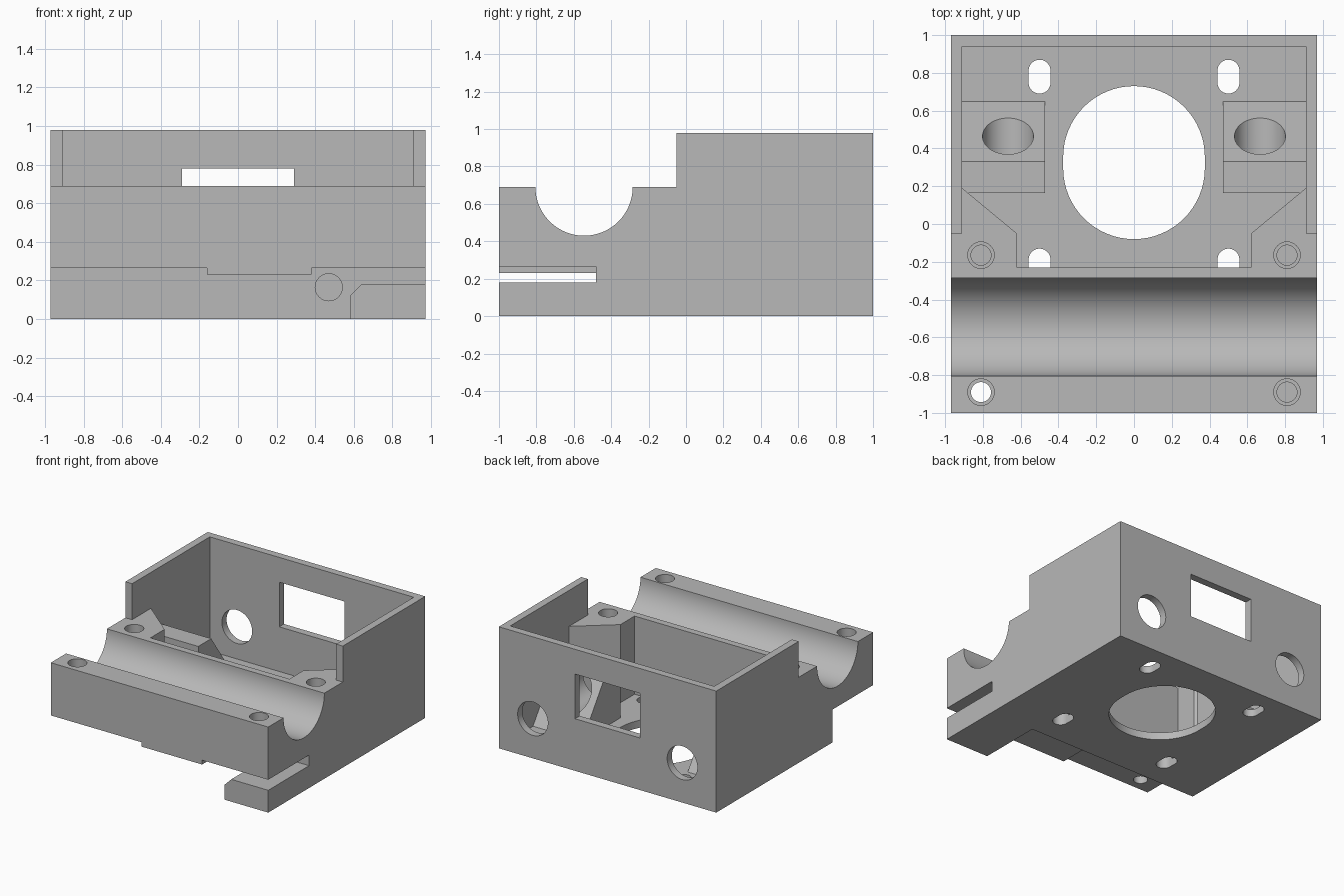
import bpy, bmesh, math

cube = bpy.data.objects.get("Cube")
if cube:
    bpy.data.objects.remove(cube, do_unlink=True)

grey = bpy.data.materials.new("plain grey")
grey.use_nodes = True
COLOUR = (0.48, 0.48, 0.48, 1)
grey.diffuse_color = COLOUR
grey.node_tree.nodes["Principled BSDF"].inputs["Base Color"].default_value = COLOUR


def prism(name, axis, points, lo, hi):
    """Extrude a 2D outline along x (y,z points), y (x,z) or z (x,y)."""
    place = {"x": lambda u, v, w: (w, u, v),
             "y": lambda u, v, w: (u, w, v),
             "z": lambda u, v, w: (u, v, w)}[axis]
    bm = bmesh.new()
    rings = [[bm.verts.new(place(u, v, w)) for u, v in points] for w in (lo, hi)]
    n = len(points)
    for ring in rings:
        bm.faces.new(ring)
    for i in range(n):
        j = (i + 1) % n
        bm.faces.new((rings[0][i], rings[0][j], rings[1][j], rings[1][i]))
    bmesh.ops.recalc_face_normals(bm, faces=bm.faces)
    mesh = bpy.data.meshes.new(name)
    bm.to_mesh(mesh)
    bm.free()
    mesh.materials.append(grey)
    obj = bpy.data.objects.new(name, mesh)
    bpy.context.collection.objects.link(obj)
    return obj


def rect(u0, u1, v0, v1):
    return [(u0, v0), (u1, v0), (u1, v1), (u0, v1)]


def slot(cu, cv, r, stretch=0.0, steps=32):
    """Circle, or a circle stretched along v into a slot."""
    pts = []
    for side, start in ((1, 0), (-1, math.pi)):
        last = steps if stretch else steps - 1
        for i in range(last + 1):
            a = start + math.pi * i / steps
            pts.append((cu + r * math.cos(a), cv + side * stretch / 2 + r * math.sin(a)))
    return pts


def combine(tool, operation="DIFFERENCE"):
    mod = body.modifiers.new("combine", "BOOLEAN")
    mod.operation = operation
    mod.solver = "EXACT"
    mod.object = tool
    bpy.context.view_layer.objects.active = body
    bpy.ops.object.modifier_apply(modifier=mod.name)
    bpy.data.objects.remove(tool, do_unlink=True)


# Main block with the high rear part, low front part and bearing groove
R, GY, TOP = 0.26, -0.545, 0.69
groove = [(GY + R * math.cos(a), TOP - R * math.sin(a))
          for a in (math.pi * (1 - i / 48) for i in range(49))]
outline = [(-1, 0), (-1, TOP)] + groove + [(-0.05, TOP), (-0.05, 0.98), (1, 0.98), (1, 0)]
body = prism("motor_carriage", "x", outline, -0.97, 0.97)

# Motor cavity with solid front corner blocks, then the open upper part
half = [(0.91, 0.94), (0.91, 0.19), (0.62, -0.05), (0.62, -0.23)]
cavity = half + [(-x, y) for x, y in reversed(half)]
combine(prism("cavity", "z", cavity, 0.06, 1.2))
combine(prism("upper_opening", "z", rect(-0.91, 0.91, -0.3, 0.94), TOP, 1.2))

# Space under the front, leaving the chamfered tab and the shallow pad
under = [(-1.1, -0.1), (0.58, -0.1), (0.58, 0.12), (0.64, 0.18), (1.1, 0.18),
         (1.1, 0.265), (0.38, 0.265), (0.38, 0.23), (-0.16, 0.23),
         (-0.16, 0.265), (-1.1, 0.265)]
combine(prism("underside_gap", "y", under, -1.1, -0.48))

# Sloped rod supports inside the cavity
wedge = [(0.165, 0.03), (0.671, 0.03), (0.33, 0.51), (0.165, 0.51)]
for s in (-1, 1):
    combine(prism("rod_support", "x", wedge, *sorted((s * 0.47, s * 0.94))), "UNION")

# Window, motor opening and side screw hole
combine(prism("window", "y", rect(-0.29, 0.29, 0.42, 0.78), 0.8, 1.1))
combine(prism("motor_opening", "z", slot(0, 0.325, 0.375, 0.06), -0.1, 0.2))
combine(prism("side_screw", "y", slot(0.47, 0.165, 0.07), -0.6, -0.3))

# Mirrored holes: rods, motor slots and stepped clamp screws
for s in (-1, 1):
    combine(prism("rod_hole", "y", slot(s * 0.667, 0.32, 0.135), 0.13, 1.1))
    for y in (0.78, -0.22):
        combine(prism("motor_slot", "z", slot(s * 0.5, y, 0.058, 0.063), -0.1, 0.09))
    for y, bottom in ((-0.165, 0.25), (-0.89, 0.22)):
        combine(prism("screw_head", "z", slot(s * 0.81, y, 0.07), 0.5, 0.8))
        combine(prism("screw_shaft", "z", slot(s * 0.81, y, 0.053), bottom, 0.6))

# Smooth the round surfaces and keep the edges sharp
bpy.ops.object.select_all(action="DESELECT")
body.select_set(True)
bpy.context.view_layer.objects.active = body
bpy.ops.object.shade_smooth_by_angle(angle=math.radians(30))
